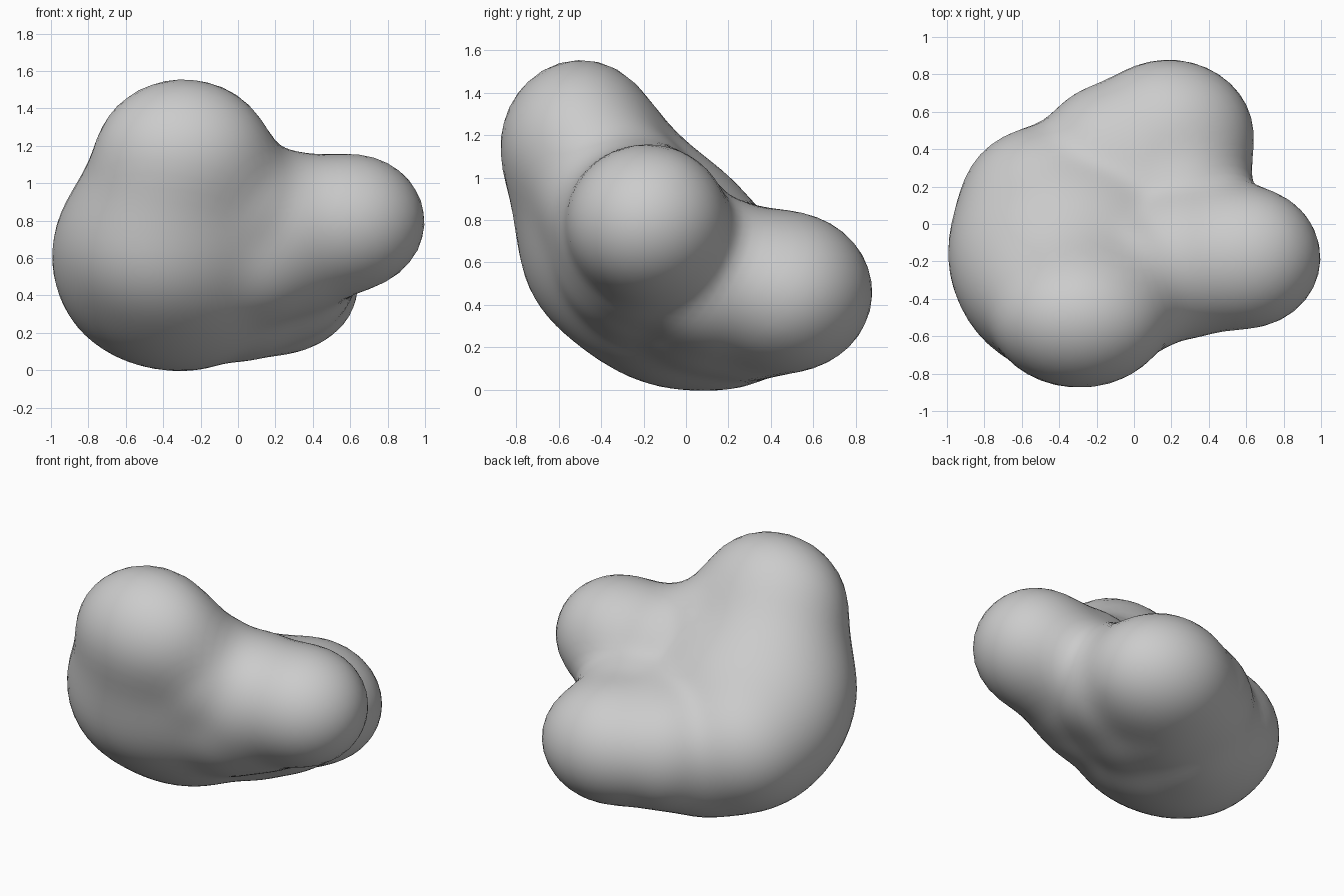
import bpy
import bmesh
from mathutils import Vector, Matrix
from math import radians

cube = bpy.data.objects.get("Cube")
if cube:
    bpy.data.objects.remove(cube, do_unlink=True)

# Material
grey = bpy.data.materials.new("plain grey")
grey.use_nodes = True
grey.diffuse_color = (0.6, 0.6, 0.6, 1)
grey.node_tree.nodes["Principled BSDF"].inputs["Base Color"].default_value = (0.6, 0.6, 0.6, 1)

# Soft ellipsoids that melt together: centre, radii, tilt about x
LOBES = [
    ((-0.35, -0.15, 0.61), (0.65, 0.68, 0.53), -45),   # main body
    ((-0.42, -0.33, 0.66), (0.48, 0.44, 0.44), 0),     # front of body
    ((-0.50, 0.13, 0.50), (0.42, 0.39, 0.39), 0),      # back corner of body
    ((-0.27, 0.19, 0.40), (0.39, 0.39, 0.39), 0),      # bottom of body
    ((-0.29, -0.495, 1.15), (0.48, 0.39, 0.42), 0),    # upper front lobe
    ((-0.36, -0.37, 0.90), (0.48, 0.44, 0.44), 0),     # neck of upper lobe
    ((0.60, -0.18, 0.79), (0.41, 0.39, 0.375), 0),     # side lobe
    ((0.27, -0.21, 0.77), (0.40, 0.40, 0.40), 0),      # neck of side lobe
    ((0.30, -0.13, 0.67), (0.39, 0.39, 0.37), 0),      # underside of side lobe
    ((0.10, -0.22, 0.64), (0.40, 0.39, 0.39), 0),      # web, body to side lobe
    ((0.00, -0.33, 0.90), (0.37, 0.37, 0.37), 0),      # web, upper lobe to side lobe
    ((0.19, 0.47, 0.46), (0.46, 0.42, 0.385), 0),      # back lobe
    ((0.00, 0.30, 0.45), (0.40, 0.39, 0.40), 0),       # neck of back lobe
    ((0.25, 0.15, 0.53), (0.39, 0.38, 0.37), 0),       # web, side lobe to back lobe
    ((0.05, 0.10, 0.49), (0.40, 0.40, 0.40), 0),       # belly
    ((-0.13, 0.38, 0.46), (0.37, 0.37, 0.37), 0),      # web, back lobe to body
]
BLEND = 15
CORE = Vector((-0.02, -0.03, 0.64))


def lobe_space(centre, radii, tilt):
    """Matrix taking a lobe to the unit sphere."""
    shape = (Matrix.Translation(centre) @ Matrix.Rotation(radians(tilt), 4, 'X')
             @ Matrix.Diagonal((*radii, 1)))
    return shape.inverted()


SPACES = [lobe_space(*lobe) for lobe in LOBES]


def inside(point):
    total = sum(max((m @ point).length, 0.01) ** -BLEND for m in SPACES)
    return total > 1


def reach(direction):
    """Distance from the core to the blended skin."""
    near, far = 0.0, 2.0
    for _ in range(20):
        middle = (near + far) / 2
        if inside(CORE + direction * middle):
            near = middle
        else:
            far = middle
    return near


# Push a sphere out to the blended skin, then relax the creases
bm = bmesh.new()
bmesh.ops.create_icosphere(bm, subdivisions=5, radius=1)
for v in bm.verts:
    d = v.co.normalized()
    v.co = CORE + d * reach(d)
for _ in range(3):
    bmesh.ops.smooth_vert(bm, verts=bm.verts, factor=0.5,
                          use_axis_x=True, use_axis_y=True, use_axis_z=True)

for f in bm.faces:
    f.smooth = True
mesh = bpy.data.meshes.new("lobed_blob")
bm.to_mesh(mesh)
bm.free()
mesh.materials.append(grey)
blob = bpy.data.objects.new("lobed_blob", mesh)
bpy.context.collection.objects.link(blob)
